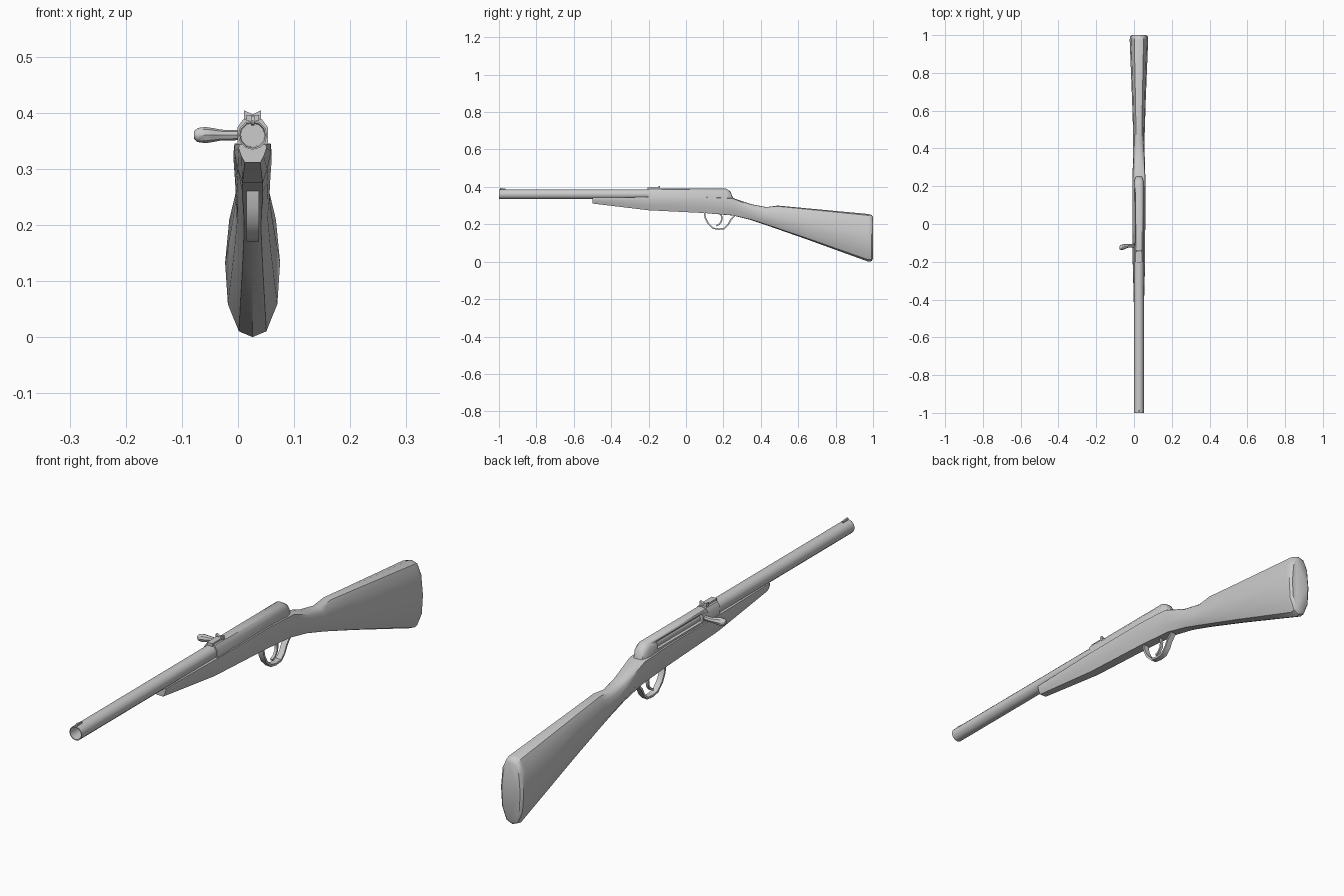
import bpy, bmesh, math
from mathutils import Vector

cube = bpy.data.objects.get("Cube")
if cube:
    bpy.data.objects.remove(cube, do_unlink=True)

CX = 0.026      # centre line of the gun
BORE = 0.36     # height of the barrel axis

grey = bpy.data.materials.new("plain_grey")
grey.use_nodes = True
grey.diffuse_color = (0.6, 0.6, 0.6, 1)
grey.node_tree.nodes["Principled BSDF"].inputs["Base Color"].default_value = (0.6, 0.6, 0.6, 1)


def loft(name, rings, angle=40):
    """Skin closed rings of points and cap both ends."""
    bm = bmesh.new()
    loops = [[bm.verts.new(p) for p in ring] for ring in rings]
    n = len(loops[0])
    for a, b in zip(loops, loops[1:]):
        for i in range(n):
            j = (i + 1) % n
            bm.faces.new((a[i], a[j], b[j], b[i]))
    bm.faces.new(loops[0])
    bm.faces.new(loops[-1])
    bmesh.ops.recalc_face_normals(bm, faces=bm.faces)
    mesh = bpy.data.meshes.new(name)
    bm.to_mesh(mesh)
    bm.free()
    mesh.materials.append(grey)
    obj = bpy.data.objects.new(name, mesh)
    bpy.context.collection.objects.link(obj)
    bpy.ops.object.select_all(action='DESELECT')
    obj.select_set(True)
    bpy.context.view_layer.objects.active = obj
    bpy.ops.object.shade_smooth_by_angle(angle=math.radians(angle))
    return obj


def mirrored(half, y):
    """Ring from a right-hand half outline that starts and ends on the centre line."""
    left = [(-x, z) for x, z in half[-2:0:-1]]
    return [(CX + x, y, z) for x, z in half + left]


def circle(r, y, sides=12):
    turns = [2 * math.pi * i / sides for i in range(sides)]
    return [(CX + r * math.sin(t), y, BORE + r * math.cos(t)) for t in turns]


def box(name, x0, x1, y0, y1, z0, z1):
    return loft(name, [[(x0, y, z0), (x1, y, z0), (x1, y, z1), (x0, y, z1)] for y in (y0, y1)])


def strip(name, path, half_width, thick):
    """Flat band following a path in the side plane."""
    rings = []
    for i, (y, z) in enumerate(path):
        a, b = path[max(i - 1, 0)], path[min(i + 1, len(path) - 1)]
        d = Vector((b[0] - a[0], b[1] - a[1])).normalized() * thick / 2
        rings.append([(CX + sx * half_width, y - s * d.y, z + s * d.x)
                      for sx, s in ((-1, -1), (1, -1), (1, 1), (-1, 1))])
    return loft(name, rings)


# Stock: fore-end outline blends into a rounded butt outline
FORE = [(0, 0), (.55, 0), (.8, .35), (1, .8), (.95, 1), (.5, 1), (0, 1)]
BUTT = [(0, 0), (.5, .04), (.9, .23), (1, .52), (.85, .82), (.5, .97), (0, 1)]
STATIONS = [  # y, bottom, top, half width, blend
    (-.5, .311, .343, .025, 0), (-.2, .275, .345, .033, 0),
    (.1, .26, .345, .034, 0), (.25, .247, .341, .034, .2),
    (.35, .222, .307, .031, .7), (.43, .195, .292, .03, 1),
    (.49, .174, .3, .031, 1), (.65, .118, .285, .036, 1),
    (.975, 0, .255, .049, 1), (.992, .003, .25, .047, 1), (1, .016, .238, .038, 1)]
rings = []
for y, low, top, w, t in STATIONS:
    half = [(w * (f[0] + t * (b[0] - f[0])), low + (top - low) * (f[1] + t * (b[1] - f[1])))
            for f, b in zip(FORE, BUTT)]
    rings.append(mirrored(half, y))
loft("stock", rings)

# Barrel with a hollow muzzle
loft("barrel", [circle(.026, -.15), circle(.026, -1), circle(.023, -1), circle(.021, -.7)])

# Receiver with a sloped rear end
ARCH = [(0, .325), (.026, .325), (.026, .372), (.016, .386), (0, .39)]


def arch(y, w=1, top=.39):
    k = (top - .325) / (.39 - .325)
    return mirrored([(x * w, .325 + (z - .325) * k) for x, z in ARCH], y)


receiver = loft("receiver", [arch(-.13), arch(.215), arch(.235, .85, .378), arch(.252, .6, .342)])
loft("receiver_ring", [arch(-.2, 1.05, .392), arch(-.13, 1.05, .392)])

# Loading port cut into the right-hand side, with the bolt inside
cutter = box("port_cutter", -.05, .014, -.1, .17, .352, .379)
cutter.hide_render = True
cutter.hide_viewport = True
port = receiver.modifiers.new("port", 'BOOLEAN')
port.operation = 'DIFFERENCE'
port.solver = 'EXACT'
port.object = cutter
loft("bolt", [circle(.016, -.12), circle(.016, .19)])

# Bolt handle swelling into a knob
rings = []
for x, y, r in ((.02, -.115, .009), (-.03, -.115, .0095), (-.042, -.118, .012),
                (-.058, -.122, .0145), (-.072, -.124, .0125), (-.078, -.125, .007)):
    rings.append([(x, y + r * math.cos(t), BORE + r * math.sin(t))
                  for t in (2 * math.pi * i / 8 for i in range(8))])
loft("bolt_handle", rings)

# Trigger guard and trigger
strip("trigger_guard", [(.098, .265), (.104, .232), (.118, .205), (.145, .179), (.175, .174),
                        (.205, .177), (.225, .197), (.238, .222), (.262, .25)], .011, .008)
strip("trigger", [(.185, .265), (.192, .235), (.189, .215), (.178, .2), (.162, .192)], .005, .008)

# Rear sight: flat leaf and a notched upright
box("rear_sight_leaf", CX - .011, CX + .011, -.205, -.14, .385, .396)
loft("rear_sight_notch", [mirrored([(0, .388), (.015, .384), (.015, .404), (0, .397)], y)
                          for y in (-.148, -.138)])

# Front sight blade
strip("front_sight", [(-.995, .387), (-.965, .384)], .003, .014)
